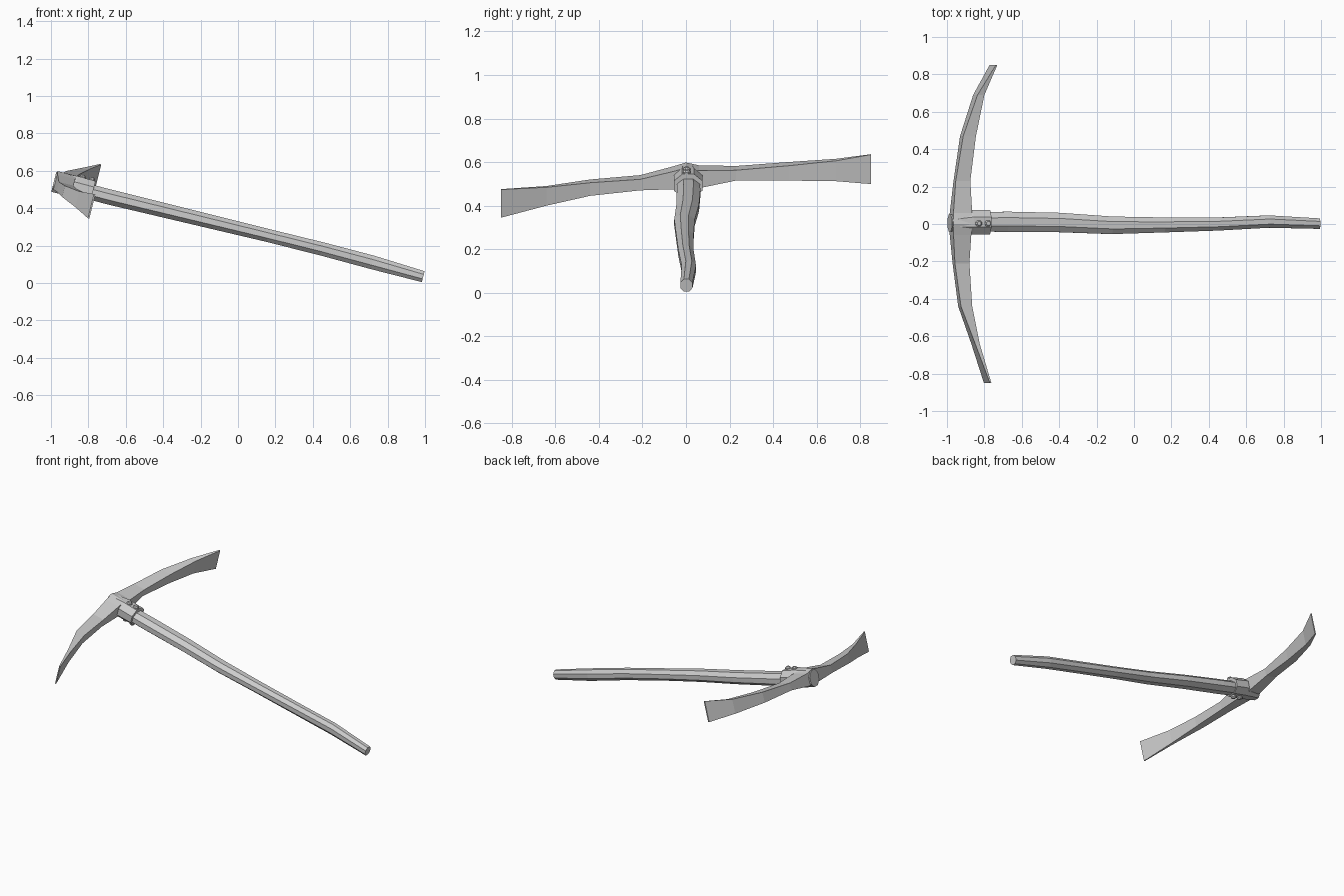
import bpy, bmesh, math
from mathutils import Vector

cube = bpy.data.objects.get("Cube")
if cube:
    bpy.data.objects.remove(cube, do_unlink=True)

grey = bpy.data.materials.new("plain grey")
grey.use_nodes = True
tone = (0.6, 0.6, 0.6, 1)
grey.diffuse_color = tone
grey.node_tree.nodes["Principled BSDF"].inputs["Base Color"].default_value = tone

# The whole tool leans: ALONG runs down the handle, UP is square to it
LEAN = math.radians(14)
C, S = math.cos(LEAN), math.sin(LEAN)
ALONG = Vector((C, 0, -S))
SIDE = Vector((0, 1, 0))
UP = Vector((S, 0, C))


def loft(name, rings):
    """Skin a row of rings with equal point counts and cap both ends."""
    bm = bmesh.new()
    loops = [[bm.verts.new(p) for p in ring] for ring in rings]
    for a, b in zip(loops, loops[1:]):
        for i in range(len(a)):
            j = (i + 1) % len(a)
            bm.faces.new((a[i], a[j], b[j], b[i]))
    bm.faces.new(loops[0])
    bm.faces.new(loops[-1])
    bmesh.ops.recalc_face_normals(bm, faces=bm.faces)
    mesh = bpy.data.meshes.new(name)
    bm.to_mesh(mesh)
    bm.free()
    mesh.materials.append(grey)
    obj = bpy.data.objects.new(name, mesh)
    bpy.context.collection.objects.link(obj)
    return obj


def oval(center, r1, r2, axis1=SIDE, axis2=UP, sides=8):
    """Flat-topped polygon ring with the given half widths."""
    grow = 1 / math.cos(math.pi / sides)
    ring = []
    for i in range(sides):
        a = 2 * math.pi * (i + 0.5) / sides
        ring.append(Vector(center) + grow * (r1 * math.cos(a) * axis1 + r2 * math.sin(a) * axis2))
    return ring


def blade_ring(y, x0, x1, z0, z1):
    """Leaning rectangle that fills the given x and z extents."""
    w, h = x1 - x0, z1 - z0
    k = C * C - S * S
    thick = max((C * w - S * h) / k, 0.008) / 2
    tall = (C * h - S * w) / k / 2
    mid = Vector(((x0 + x1) / 2, y, (z0 + z1) / 2))
    return [mid + a * thick * ALONG + b * tall * UP
            for a, b in ((-1, -1), (1, -1), (1, 1), (-1, 1))]


# Wavy wooden handle: x, y, z, half width, half height
shaft = [(-0.9, 0.01, 0.515, 0.05, 0.04), (-0.68, 0.012, 0.458, 0.054, 0.041),
         (-0.4, 0.008, 0.39, 0.052, 0.039), (-0.12, -0.007, 0.322, 0.047, 0.037),
         (0.16, -0.005, 0.254, 0.04, 0.035), (0.45, 0, 0.182, 0.035, 0.036),
         (0.72, 0.013, 0.11, 0.033, 0.037), (0.99, 0.002, 0.034, 0.028, 0.03)]
loft("handle", [oval(s[:3], s[3], s[4]) for s in shaft])

# Socket around the handle
socket = [(-0.985, 0.005, 0.54, 0.045, 0.054), (-0.87, 0.01, 0.515, 0.066, 0.058),
          (-0.775, 0.01, 0.491, 0.066, 0.055)]
loft("socket", [oval(s[:3], s[3], s[4]) for s in socket])

# Curved double blade: y, x range, z range
blade = [(-0.85, -0.8, -0.765, 0.345, 0.475), (-0.64, -0.87, -0.825, 0.4, 0.49),
         (-0.44, -0.94, -0.865, 0.445, 0.52), (-0.21, -0.97, -0.88, 0.47, 0.54),
         (-0.06, -0.985, -0.87, 0.475, 0.58), (0, -0.99, -0.865, 0.475, 0.598),
         (0.06, -0.985, -0.865, 0.48, 0.585), (0.23, -0.965, -0.875, 0.515, 0.582),
         (0.47, -0.93, -0.845, 0.515, 0.6), (0.69, -0.86, -0.8, 0.512, 0.615),
         (0.85, -0.768, -0.735, 0.5, 0.635)]
loft("blade", [blade_ring(*b) for b in blade])

# Two rivets through the socket
for name, x in (("rear_rivet", -0.845), ("front_rivet", -0.795)):
    mid = Vector((x, 0.003, 0.508 - (x + 0.845) * S / C))
    loft(name, [oval(mid + d * UP, r, r, ALONG, SIDE)
                for d, r in ((-0.073, 0.01), (-0.065, 0.017), (0.062, 0.017), (0.071, 0.01))])
